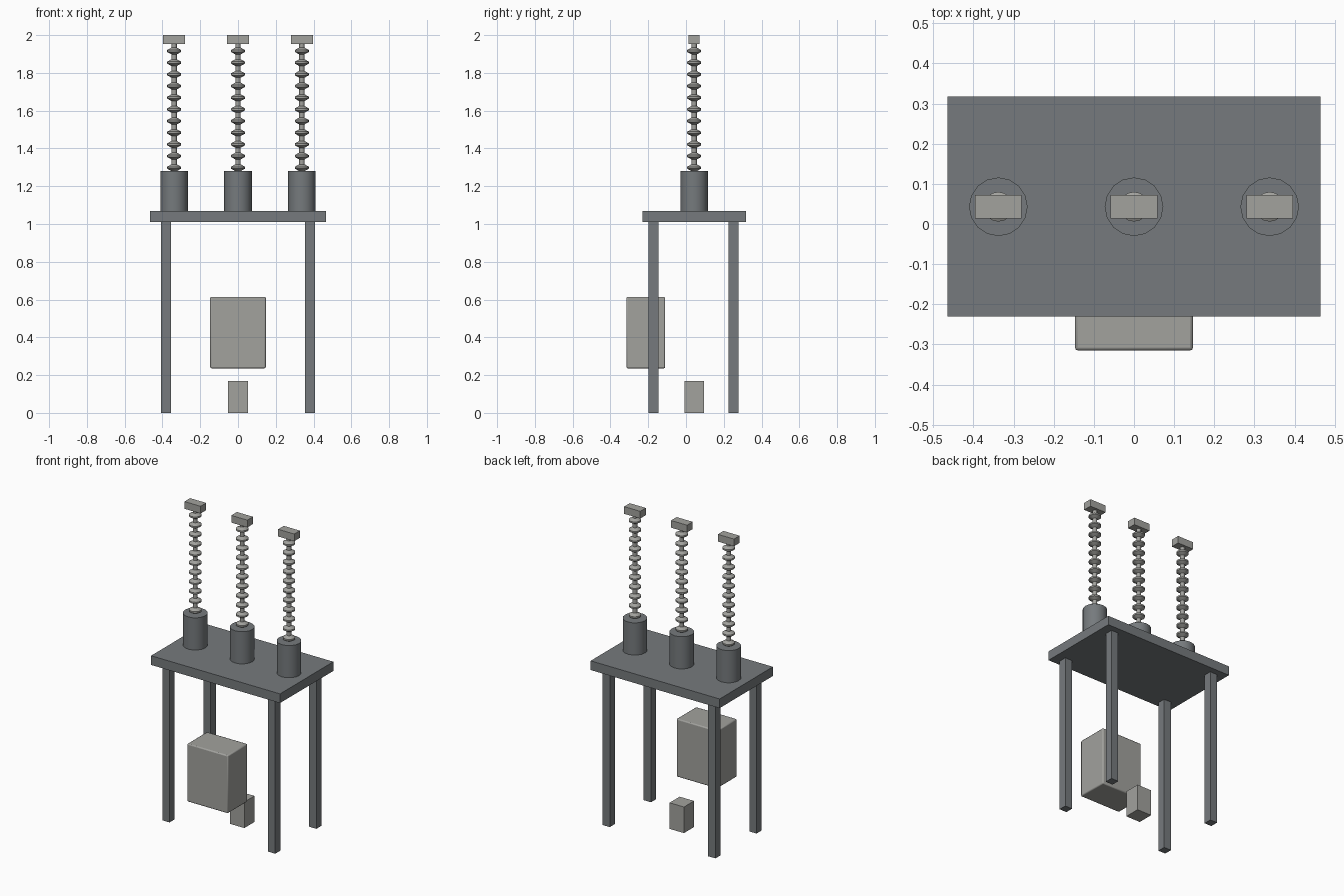
import bpy, bmesh, math
from mathutils import Matrix

if "Cube" in bpy.data.objects:
    bpy.data.objects.remove(bpy.data.objects["Cube"], do_unlink=True)


def material(name, rgb):
    m = bpy.data.materials.new(name)
    m.use_nodes = True
    m.diffuse_color = (*rgb, 1)
    bsdf = m.node_tree.nodes["Principled BSDF"]
    bsdf.inputs["Base Color"].default_value = (*rgb, 1)
    bsdf.inputs["Roughness"].default_value = 0.6
    return m


steel = material("dark steel grey", (0.18, 0.195, 0.205))
pale = material("light warm grey", (0.36, 0.36, 0.34))
CY = 0.043  # centre line of the platform


def finish(bm, name, mat):
    bmesh.ops.recalc_face_normals(bm, faces=bm.faces)
    mesh = bpy.data.meshes.new(name)
    bm.to_mesh(mesh)
    bm.free()
    mesh.materials.append(mat)
    obj = bpy.data.objects.new(name, mesh)
    bpy.context.collection.objects.link(obj)
    return obj


def box(name, mat, x, y, z):
    """Box from (low, high) ranges."""
    bm = bmesh.new()
    bmesh.ops.create_cube(bm, size=1)
    for v in bm.verts:
        v.co = [(r[0] + r[1]) / 2 + c * (r[1] - r[0]) for c, r in zip(v.co, (x, y, z))]
    return finish(bm, name, mat)


def smooth(obj, angle):
    bpy.ops.object.select_all(action="DESELECT")
    obj.select_set(True)
    bpy.context.view_layer.objects.active = obj
    bpy.ops.object.shade_smooth_by_angle(angle=math.radians(angle))


def lathe(name, mat, profile, x, sides, angle):
    """Closed solid of revolution from (radius, z) points."""
    bm = bmesh.new()
    rings = []
    for r, z in profile:
        rings.append([bm.verts.new((x + r * math.cos(a), CY + r * math.sin(a), z))
                      for a in (math.tau * i / sides for i in range(sides))])
    for low, high in zip(rings, rings[1:]):
        for i in range(sides):
            j = (i + 1) % sides
            bm.faces.new((low[i], low[j], high[j], high[i]))
    bm.faces.new(rings[0][::-1])
    bm.faces.new(rings[-1])
    smooth(finish(bm, name, mat), angle)


# Platform and legs
box("platform", steel, (-0.465, 0.465), (-0.231, 0.318), (1.01, 1.07))
for side, x in (("right", -0.381), ("left", 0.381)):
    for end, y in (("front", -0.172), ("back", 0.252)):
        box(f"{end}_{side}_leg", steel, (x - 0.026, x + 0.026),
            (y - 0.026, y + 0.026), (0, 1.01))

# Ribbed insulator profile: slim core with evenly spaced sheds
ribs = [(0.014, 1.27)]
for i in range(11):
    z = 1.298 + i * 0.0618
    ribs += [(0.014, z - 0.018), (0.037, z - 0.005), (0.037, z + 0.005), (0.014, z + 0.018)]
ribs.append((0.014, 1.96))

# Three poles: bushing, insulator, terminal
for side, x in (("right", -0.338), ("middle", 0), ("left", 0.338)):
    lathe(f"{side}_bushing", steel, [(0.073, 1.07), (0.073, 1.28)], x, 16, 40)
    lathe(f"{side}_insulator", pale, ribs, x, 16, 40)
    box(f"{side}_terminal", pale, (x - 0.058, x + 0.058),
        (CY - 0.029, CY + 0.029), (1.953, 2))

# Control cabinet with softened edges
cabinet = box("control_cabinet", pale, (-0.147, 0.147), (-0.315, -0.11), (0.236, 0.614))
bevel = cabinet.modifiers.new("soft edges", "BEVEL")
bevel.width = 0.007
bevel.segments = 2
smooth(cabinet, 60)

# Ground box under the platform
box("ground_box", pale, (-0.052, 0.052), (CY - 0.052, CY + 0.052), (0, 0.17))
